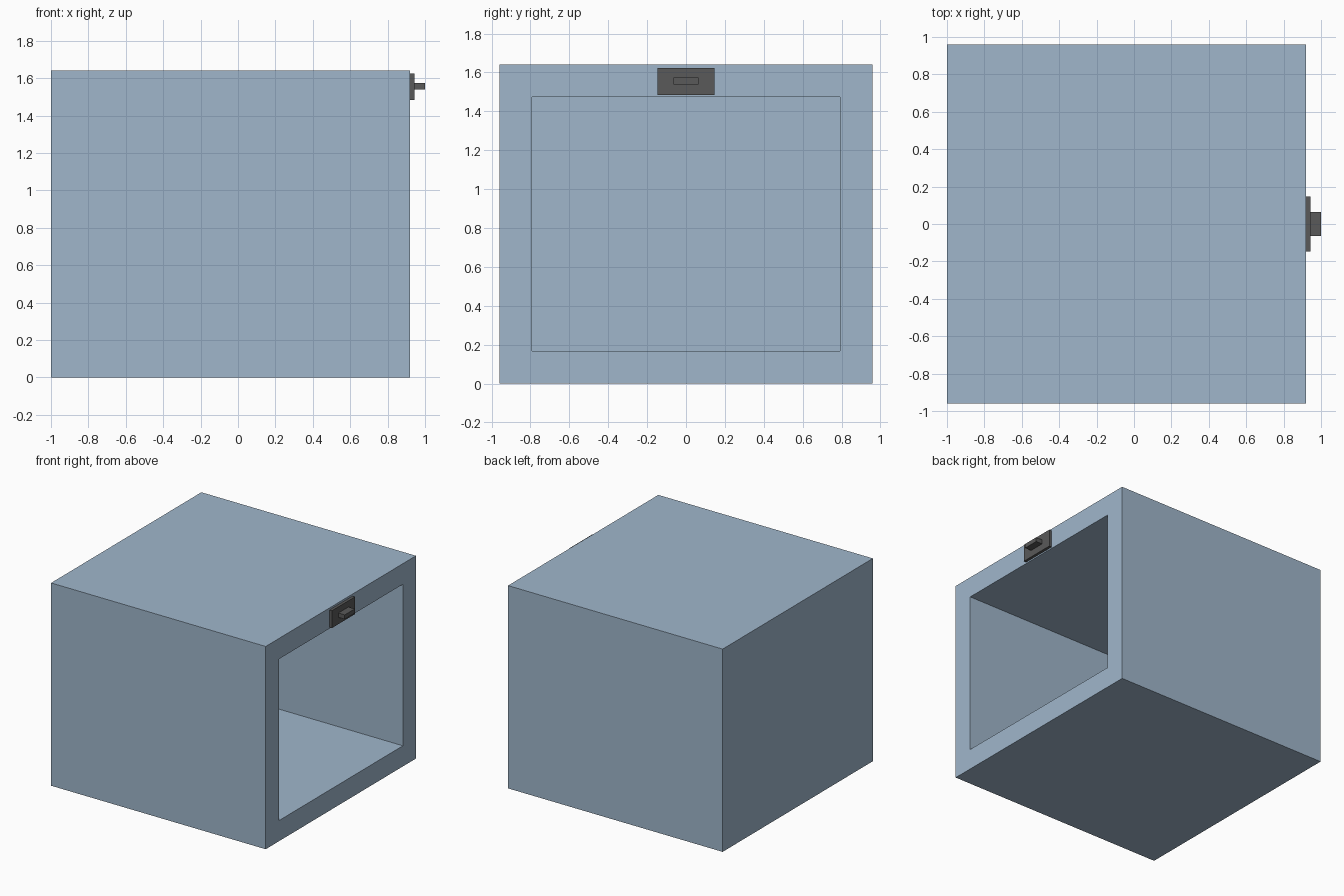
import bpy, bmesh

if "Cube" in bpy.data.objects:
    bpy.data.objects.remove(bpy.data.objects["Cube"])


def material(name, color):
    mat = bpy.data.materials.new(name)
    mat.diffuse_color = color
    mat.use_nodes = True
    mat.node_tree.nodes["Principled BSDF"].inputs["Base Color"].default_value = mat.diffuse_color
    return mat


def box(name, lo, hi, mat):
    bm = bmesh.new()
    bmesh.ops.create_cube(bm, size=1)
    for v in bm.verts:
        v.co = [(a + b) / 2 + c * (b - a) for a, b, c in zip(lo, hi, v.co)]
    mesh = bpy.data.meshes.new(name)
    bm.to_mesh(mesh)
    bm.free()
    obj = bpy.data.objects.new(name, mesh)
    bpy.context.collection.objects.link(obj)
    mesh.materials.append(mat)
    return obj


blue = material("pale_blue", (0.35, 0.47, 0.6, 1))
dark = material("dark_grey", (0.1, 0.1, 0.1, 1))

# Housing: thick-walled box, hollowed from its right side
housing = box("housing", (-1, -0.96, 0), (0.92, 0.96, 1.64), blue)
bm = bmesh.new()
bm.from_mesh(housing.data)
bm.faces.ensure_lookup_table()
bm.normal_update()
mouth = max(bm.faces, key=lambda f: f.normal.x)
bmesh.ops.inset_region(bm, faces=[mouth], thickness=0.167, use_even_offset=True)
cavity = bmesh.ops.extrude_discrete_faces(bm, faces=[mouth])["faces"][0]
bmesh.ops.translate(bm, verts=cavity.verts, vec=(-1.753, 0, 0))
bmesh.ops.recalc_face_normals(bm, faces=bm.faces)
bm.to_mesh(housing.data)
bm.free()

# Latch plate above the opening, with its small grip
box("latch_plate", (0.92, -0.147, 1.484), (0.943, 0.147, 1.624), dark)
box("latch_grip", (0.943, -0.064, 1.539), (1, 0.064, 1.574), dark)
